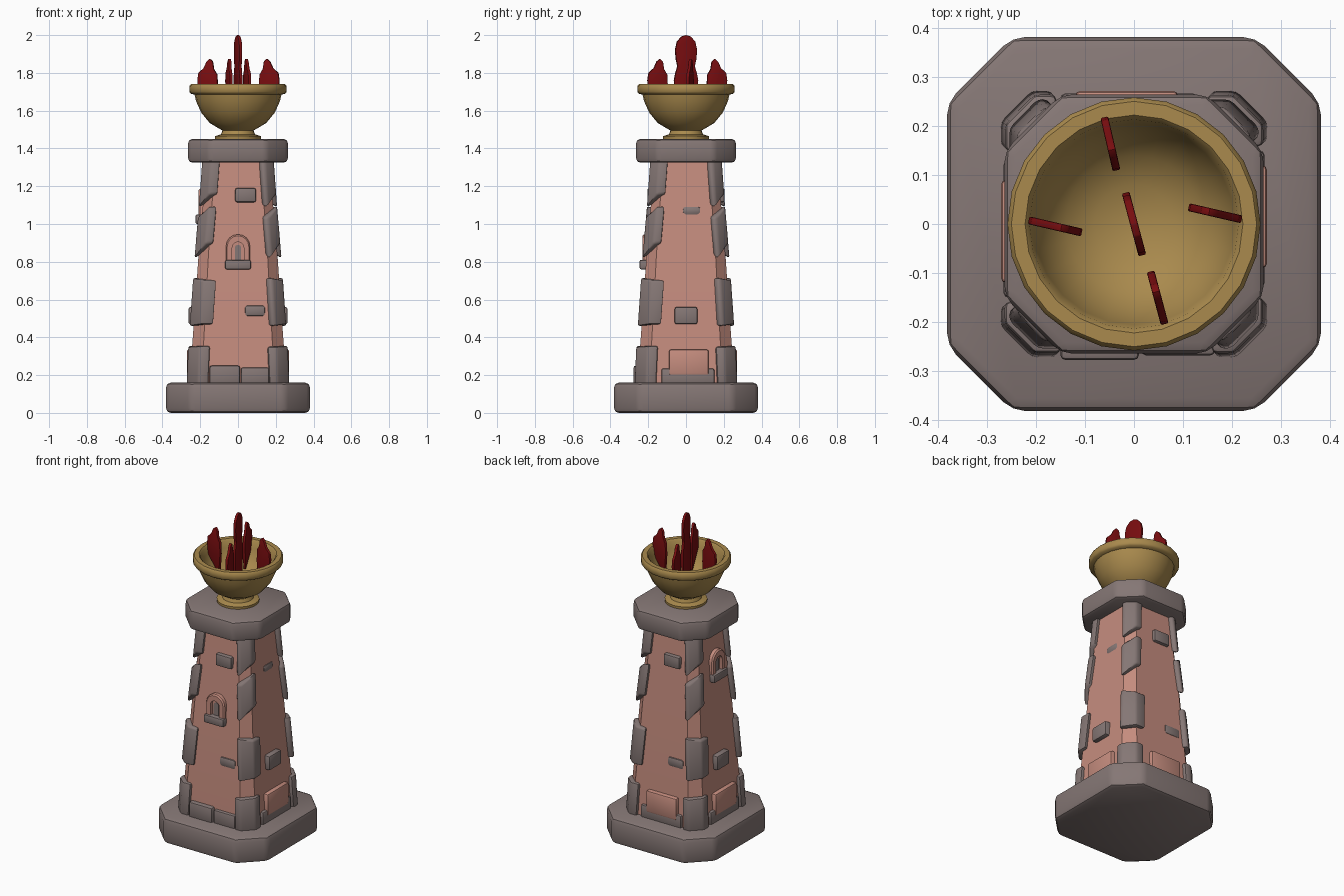
import bpy, bmesh, math
from mathutils import Matrix, Vector

if "Cube" in bpy.data.objects:
    bpy.data.objects.remove(bpy.data.objects["Cube"])


def material(name, rgb):
    m = bpy.data.materials.new(name)
    m.diffuse_color = (*rgb, 1)
    m.use_nodes = True
    m.node_tree.nodes["Principled BSDF"].inputs["Base Color"].default_value = m.diffuse_color
    return m


GREY = material("grey stone", (0.235, 0.185, 0.178))
PINK = material("pink plaster", (0.56, 0.265, 0.21))
GOLD = material("dull gold", (0.40, 0.255, 0.075))
RED = material("dark red", (0.19, 0.004, 0.005))


def loft(name, rings, mat, bevel=0.0, xf=None, angle=40):
    """Skin closed rings of points and cap both ends."""
    bm = bmesh.new()
    vs = [[bm.verts.new(p) for p in r] for r in rings]
    n = len(vs[0])
    for a, b in zip(vs, vs[1:]):
        for i in range(n):
            j = (i + 1) % n
            bm.faces.new((a[i], a[j], b[j], b[i]))
    bm.faces.new(vs[0][::-1])
    bm.faces.new(vs[-1])
    bmesh.ops.recalc_face_normals(bm, faces=bm.faces)
    if bevel:
        sharp = [e for e in bm.edges if e.calc_face_angle(0) > 0.5]
        bmesh.ops.bevel(bm, geom=sharp, offset=bevel, segments=2, profile=0.5,
                        affect='EDGES', clamp_overlap=True)
    if xf:
        bm.transform(xf)
    me = bpy.data.meshes.new(name)
    bm.to_mesh(me)
    bm.free()
    me.materials.append(mat)
    ob = bpy.data.objects.new(name, me)
    bpy.context.collection.objects.link(ob)
    bpy.ops.object.select_all(action='DESELECT')
    ob.select_set(True)
    bpy.context.view_layer.objects.active = ob
    bpy.ops.object.shade_smooth_by_angle(angle=math.radians(angle))
    return ob


def octagon(h, c, z):
    k = h - c
    return [(k, -h, z), (h, -k, z), (h, k, z), (k, h, z),
            (-k, h, z), (-h, k, z), (-h, -k, z), (-k, -h, z)]


def turn(k):
    return Matrix.Rotation(k * math.pi / 2, 4, 'Z')


# Tower half-width by height
WALL = [(0.14, 0.252), (0.35, 0.243), (0.6, 0.225), (0.85, 0.208), (1.1, 0.186), (1.35, 0.168)]


def wall(z):
    for (z0, h0), (z1, h1) in zip(WALL, WALL[1:]):
        if z <= z1:
            return h0 + (h1 - h0) * (z - z0) / (z1 - z0)
    return WALL[-1][1]


def cham(z):
    return 0.065 - 0.015 * z


# Slabs and tower body
loft("base_slab", [octagon(0.381, 0.133, 0), octagon(0.381, 0.133, 0.16)], GREY, 0.025)
loft("tower_body", [octagon(h, cham(z), z) for z, h in WALL], PINK)
loft("cap_slab", [octagon(0.264, 0.115, 1.325), octagon(0.264, 0.115, 1.45)], GREY, 0.022)

# Corner stones: (z low, z high, arm reach) on either side of each corner
STONES = [((0.15, 0.35, 0.105), (0.15, 0.355, 0.115)),
          ((0.46, 0.715, 0.075), (0.47, 0.70, 0.125)),
          ((0.82, 1.035, 0.075), (0.90, 1.095, 0.095)),
          ((1.09, 1.335, 0.07), (1.16, 1.335, 0.095))]


def corner_stone(name, a, b, k):
    rings = []
    for i in (0, 1):
        za, zb = a[i], b[i]
        ha, hb = wall(za) + 0.02, wall(zb) + 0.02
        ca, cb = cham(za), cham(zb)
        la, lb = max(a[2], ca + 0.02), max(b[2], cb + 0.02)
        rings.append([(ha - la, -ha, za), (ha - ca, -ha, za),
                      (hb, -hb + cb, zb), (hb, -hb + lb, zb),
                      (hb - lb, -ha + la, (za + zb) / 2)])
    loft(name, rings, GREY, 0.012, turn(k))


for k in range(4):
    for i, (a, b) in enumerate(STONES):
        corner_stone(f"corner_stone_{k}_{i}", a, b, k)


# Wall blocks: k = face (0 front, 1 right, 2 back, 3 left), u = sideways position
def block(name, k, u, z0, z1, w, out, mat, bevel=0.01):
    pts = [(u - w / 2, -0.13), (u + w / 2, -0.13), (u + w / 2, -out), (u - w / 2, -out)]
    loft(name, [[(x, y, z) for x, y in pts] for z in (z0, z1)], mat, bevel, turn(k))


for k in (0, 2):
    block("upper_brick", k, 0.04, 1.115, 1.19, 0.11, 0.205, GREY)
    block("flush_brick", k, 0.09, 0.51, 0.57, 0.11, 0.237, GREY, 0.015)
for k in (1, 3):
    block("lower_brick", k, 0.0, 0.47, 0.56, 0.12, 0.262, GREY)
block("flush_brick", 1, 0.03, 1.045, 1.095, 0.10, 0.195, GREY, 0.018)
for k in range(4):
    if k == 0:
        block("foot_stone", k, -0.07, 0.15, 0.25, 0.16, 0.277, GREY)
        block("foot_stone", k, 0.09, 0.15, 0.24, 0.15, 0.268, GREY)
    else:
        block("foot_stone", k, 0.01, 0.15, 0.235, 0.28, 0.266, GREY)
        block("foot_brick", k, 0.015, 0.2, 0.335, 0.21, 0.271, PINK)


# Arched windows
def arch(w, z0, z1):
    r = w / 2
    top = [(r * math.cos(math.pi * i / 8), z1 - r + r * math.sin(math.pi * i / 8)) for i in range(9)]
    return [(r, z0)] + top + [(-r, z0)]


def window(k, u, z):
    out = wall(z + 0.08) + 0.022
    xf = turn(k) @ Matrix.Translation((u, 0, z))
    o, i = arch(0.128, 0.03, 0.185), arch(0.062, 0.045, 0.145)
    rings = [[(x, y, zz) for x, zz in p] for p, y in
             ((o, -0.15), (o, -out + 0.008), (arch(0.114, 0.03, 0.178), -out),
              (i, -out), (i, -out + 0.02))]
    loft("window_frame", rings, PINK, 0, xf)
    j = arch(0.034, 0.045, 0.13)
    loft("window_pane", [[(x, y, zz) for x, zz in j] for y in (-out + 0.03, -out + 0.014)],
         GREY, 0, xf)
    block("window_sill", k, u, z, z + 0.05, 0.135, out + 0.015, GREY, 0.008)


window(0, 0.0, 0.76)
window(3, 0.03, 1.0)

# Fire bowl, turned profile (radius, height)
PROFILE = [(0.12, 1.44), (0.122, 1.465), (0.09, 1.475), (0.082, 1.495), (0.10, 1.505),
           (0.15, 1.535), (0.195, 1.59), (0.222, 1.65), (0.23, 1.685), (0.25, 1.69),
           (0.258, 1.70), (0.258, 1.73), (0.25, 1.74), (0.222, 1.74), (0.213, 1.73),
           (0.205, 1.69), (0.18, 1.63), (0.14, 1.58), (0.08, 1.55), (0.02, 1.54)]
N = 24
loft("fire_bowl", [[(r * math.cos(2 * math.pi * i / N), r * math.sin(2 * math.pi * i / N), z)
                    for i in range(N)] for r, z in PROFILE], GOLD, 0)


# Flames: thin upright plates
def flame(name, x, y, deg, outline):
    xf = Matrix.Translation((x, y, 0)) @ Matrix.Rotation(math.radians(deg), 4, 'Z')
    loft(name, [[(u, t, z) for u, z in outline] for t in (-0.008, 0.008)], RED, 0.003, xf)


HALF = [(0.045, 1.55), (0.06, 1.68), (0.066, 1.76), (0.058, 1.80), (0.047, 1.835),
        (0.055, 1.87), (0.06, 1.92), (0.05, 1.965), (0.025, 1.993)]
flame("centre_flame", 0, 0, 105, HALF + [(0, 2.0)] + [(-u, z) for u, z in HALF[::-1]])
SIDE = [(-0.045, 1.59), (0.05, 1.69), (0.056, 1.76), (0.05, 1.80), (0.022, 1.825),
        (0.006, 1.86), (-0.012, 1.875), (-0.028, 1.86), (-0.034, 1.82), (-0.052, 1.79), (-0.055, 1.72)]
for x, y, deg in ((0.165, 0.022, -13), (-0.048, 0.163, 103), (-0.16, -0.005, 167), (0.048, -0.15, -75)):
    flame("side_flame", x, y, deg, SIDE)
